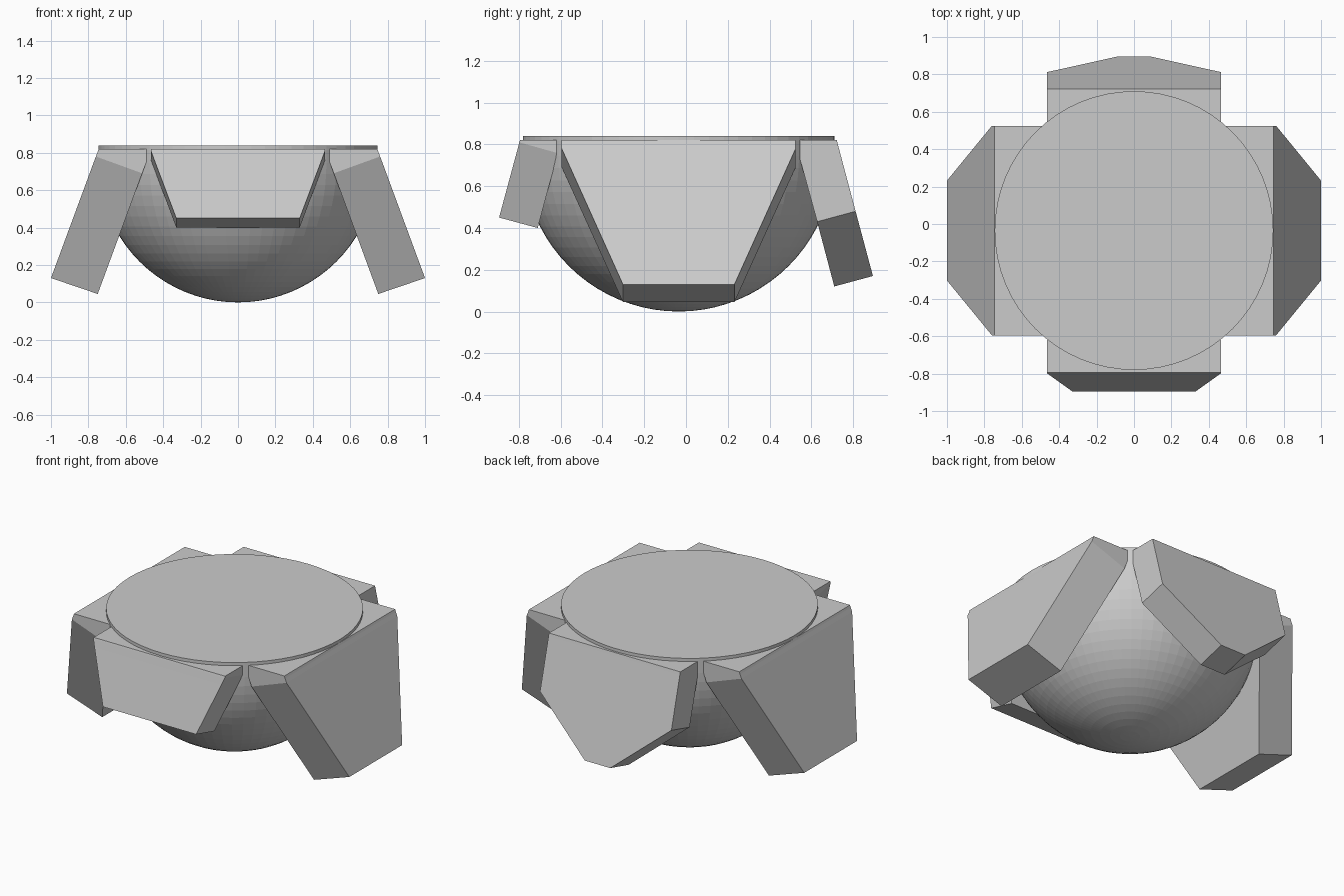
import bpy, bmesh, math
from mathutils import Matrix

if "Cube" in bpy.data.objects:
    bpy.data.objects.remove(bpy.data.objects["Cube"])

CY = -0.035   # bowl centre in y
R = 0.745     # bowl radius


def make(name, bm):
    bmesh.ops.recalc_face_normals(bm, faces=bm.faces[:])
    me = bpy.data.meshes.new(name)
    bm.to_mesh(me)
    bm.free()
    ob = bpy.data.objects.new(name, me)
    bpy.context.collection.objects.link(ob)
    return ob


def bowl(segs=64, rings=20):
    # half-circle profile plus a short straight rim, revolved and capped flat
    prof = [(R * math.sin(a), R - R * math.cos(a))
            for a in (math.pi / 2 * i / rings for i in range(1, rings + 1))]
    prof.append((R, 0.84))
    bm = bmesh.new()
    loops = [[bm.verts.new((r * math.cos(2 * math.pi * j / segs),
                            CY + r * math.sin(2 * math.pi * j / segs), z))
              for j in range(segs)] for r, z in prof]
    for a, b in zip(loops, loops[1:]):
        for j in range(segs):
            k = (j + 1) % segs
            bm.faces.new((a[j], a[k], b[k], b[j]))
    bottom = bm.verts.new((0, CY, 0))
    for j in range(segs):
        bm.faces.new((bottom, loops[0][(j + 1) % segs], loops[0][j]))
    bm.faces.new(loops[-1])
    return make("bowl", bm)


def flap(name, sections, angle, shift_y=0.0):
    # section: outer (d, z), inner (d, z), half width; built along +x then turned
    bm = bmesh.new()
    rows = [[bm.verts.new(p) for p in ((od, -w, oz), (od, w, oz), (idd, w, iz), (idd, -w, iz))]
            for od, oz, idd, iz, w in sections]
    for a, b in zip(rows, rows[1:]):
        for j in range(4):
            k = (j + 1) % 4
            bm.faces.new((a[j], a[k], b[k], b[j]))
    bm.faces.new(rows[0])
    bm.faces.new(rows[-1])
    m = Matrix.Translation((0, shift_y, 0)) @ Matrix.Rotation(math.radians(angle), 4, 'Z')
    bmesh.ops.transform(bm, matrix=m, verts=bm.verts[:])
    return make(name, bm)


bowl()

# large tapering flaps on both sides
side = [(0.745, 0.82, 0.49, 0.82, 0.56), (0.75, 0.805, 0.49, 0.75, 0.56),
        (0.76, 0.78, 0.512, 0.69, 0.56), (1.0, 0.13, 0.75, 0.045, 0.267)]
flap("right_flap", side, 0, CY)
flap("left_flap", side, 180, CY)

# short front flap
flap("front_flap", [(0.795, 0.82, 0.62, 0.82, 0.465), (0.798, 0.81, 0.62, 0.76, 0.465),
                    (0.809, 0.768, 0.624, 0.72, 0.45), (0.895, 0.45, 0.71, 0.40, 0.33)], -90)

# pointed back flap
flap("back_flap", [(0.722, 0.82, 0.54, 0.82, 0.465), (0.727, 0.80, 0.54, 0.75, 0.465),
                   (0.812, 0.48, 0.628, 0.43, 0.465), (0.895, 0.17, 0.71, 0.12, 0.09)], 90)
